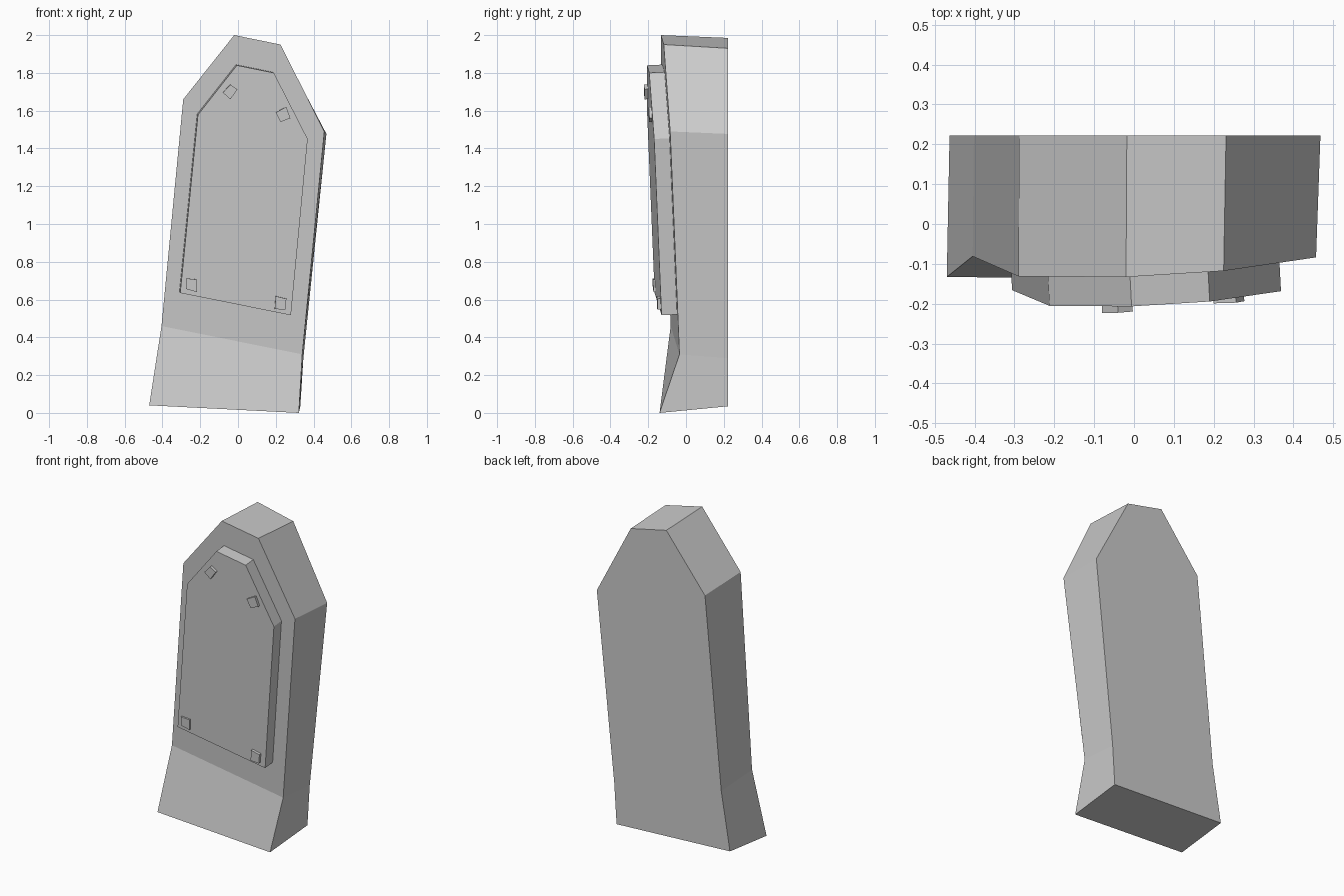
import bpy, bmesh
from mathutils import Vector

if "Cube" in bpy.data.objects:
    bpy.data.objects.remove(bpy.data.objects["Cube"])

# The stone's face leans slightly: y = offset + 0.053 x - 0.047 z
NORMAL = Vector((0.053, -1, -0.047)).normalized()


def face_point(x, z, offset):
    return Vector((x, offset + 0.053 * x - 0.047 * z, z))


def finish(name, bm):
    bmesh.ops.recalc_face_normals(bm, faces=bm.faces)
    mesh = bpy.data.meshes.new(name)
    bm.to_mesh(mesh)
    bm.free()
    obj = bpy.data.objects.new(name, mesh)
    bpy.context.collection.objects.link(obj)
    return obj


def loft(name, front, back, front_faces=None):
    """Solid between two outlines with matching points."""
    bm = bmesh.new()
    f = [bm.verts.new(p) for p in front]
    b = [bm.verts.new(p) for p in back]
    n = len(f)
    for ids in front_faces or [range(n)]:
        bm.faces.new([f[i] for i in ids])
    bm.faces.new(b[::-1])
    for i in range(n):
        j = (i + 1) % n
        bm.faces.new((f[i], b[i], b[j], f[j]))
    return finish(name, bm)


def plate(name, outline, offset, depth):
    """Flat plate parallel to the stone's leaning face."""
    front = [face_point(x, z, offset) for x, z in outline]
    return loft(name, front, [p - NORMAL * depth for p in front])


# Leaning slab with a flared foot
upper = [(0.34, 0.31), (0.457, 1.49), (0.225, 1.95),
         (-0.02, 2.0), (-0.29, 1.66), (-0.405, 0.46)]
front = [face_point(x, z, -0.038) for x, z in upper]
front += [Vector((-0.47, -0.133, 0.04)), Vector((0.322, -0.14, 0.0))]
shift = [(0.006, -0.02), (0.011, -0.013), (0.006, -0.02), (0.002, -0.015),
         (0.002, -0.015), (0.003, -0.02), (0.007, 0.035), (0.008, 0.035)]
back = [(p.x + dx, 0.222, p.z + dz) for p, (dx, dz) in zip(front, shift)]
loft("stone_slab", front, back, [range(6), (5, 6, 7, 0)])

# Raised panel on the face
plate("raised_panel", [(0.28, 0.517), (0.369, 1.45), (0.19, 1.80),
                       (-0.006, 1.84), (-0.212, 1.578), (-0.306, 0.635)],
      -0.12, 0.09)

# Small square studs at the panel corners
studs = [
    ([(-0.08, 1.695), (-0.04, 1.738), (-0.003, 1.713), (-0.04, 1.66)], 0.019),
    ([(0.2, 1.59), (0.256, 1.62), (0.277, 1.56), (0.225, 1.54)], 0.015),
    ([(0.2, 0.618), (0.256, 0.604), (0.25, 0.546), (0.195, 0.55)], 0.017),
    ([(-0.275, 0.712), (-0.218, 0.706), (-0.218, 0.64), (-0.275, 0.656)], 0.010),
]
for i, (outline, height) in enumerate(studs):
    plate(f"corner_stud_{i + 1}", outline, -0.12 - height, height + 0.02)
